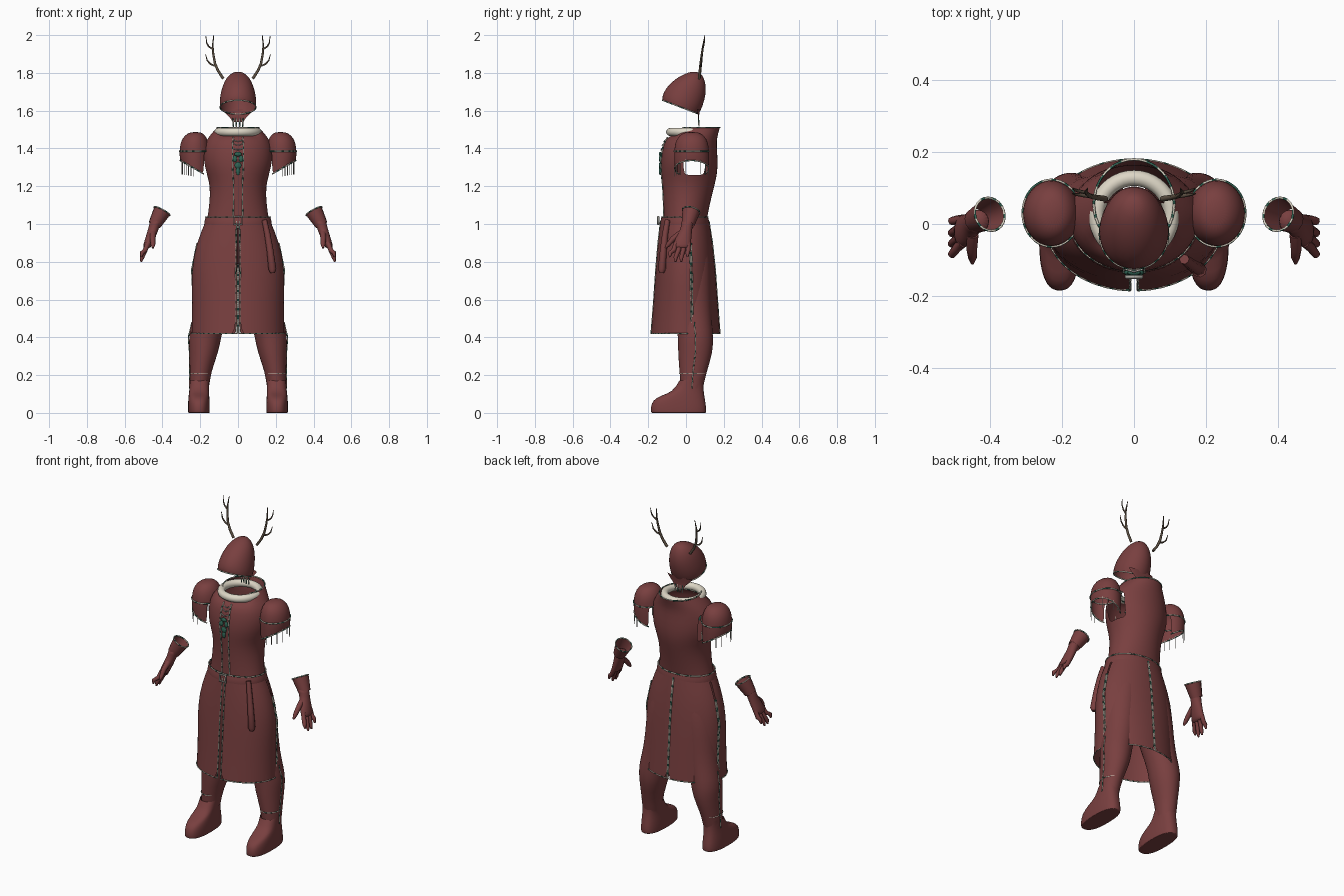
import bpy, bmesh, math
from mathutils import Vector

if "Cube" in bpy.data.objects:
    bpy.data.objects.remove(bpy.data.objects["Cube"])


def material(name, rgb):
    m = bpy.data.materials.new(name)
    m.diffuse_color = (*rgb, 1)
    m.use_nodes = True
    m.node_tree.nodes["Principled BSDF"].inputs["Base Color"].default_value = m.diffuse_color
    return m


RED = material("dark_red", (0.19, 0.05, 0.05))
CREAM = material("cream", (0.72, 0.67, 0.56))
GREEN = material("dark_green", (0.03, 0.13, 0.09))
BROWN = material("antler_brown", (0.11, 0.08, 0.055))
METAL = material("grey_metal", (0.42, 0.41, 0.37))


def pt(ring, a, p=1.0):
    """Point on a tilted oval ring (half width, y front, z front, y back, z back, centre x)."""
    rx, yf, zf, yb, zb, cx = ring
    c, s = (math.copysign(abs(f) ** p, f) for f in (math.cos(a), math.sin(a)))
    t = (s + 1) / 2
    return Vector((cx + rx * c, yf + (yb - yf) * t, zf + (zb - zf) * t))


def flat(z, rx, yf, yb, cx=0.0):
    return (rx, yf, z, yb, z, cx)


def mirror(rings, s):
    return [(*r[:5], r[5] * s) for r in rings]


def loft(name, rings, mat, n=32, caps=(False, False), p=1.0, arc=None, drop=None, warp=None):
    bm = bmesh.new()
    a0, a1 = arc or (0, 2 * math.pi)
    count = n + 1 if arc else n
    rows = [[bm.verts.new(pt(r, a0 + (a1 - a0) * i / n, p)) for i in range(count)] for r in rings]
    for lo, hi in zip(rows, rows[1:]):
        for i in range(n):
            j = (i + 1) % count
            bm.faces.new((lo[i], lo[j], hi[j], hi[i]))
    for on, row in zip(caps, (rows[0], rows[-1])):
        if on:
            bm.faces.new(row)
    if drop:
        gone = [f for f in bm.faces if drop(f.calc_center_median())]
        bmesh.ops.delete(bm, geom=gone, context='FACES')
    if warp:
        for v in bm.verts:
            warp(v.co)
    bmesh.ops.recalc_face_normals(bm, faces=bm.faces)
    for f in bm.faces:
        f.smooth = True
    me = bpy.data.meshes.new(name)
    bm.to_mesh(me)
    bm.free()
    me.materials.append(mat)
    ob = bpy.data.objects.new(name, me)
    bpy.context.collection.objects.link(ob)
    ob.modifiers.new("smooth", 'SUBSURF').levels = 1
    return ob


def tube(name, pts, radii, mat, cyclic=False, caps=True, res=1):
    cu = bpy.data.curves.new(name, 'CURVE')
    cu.dimensions = '3D'
    cu.bevel_depth, cu.bevel_resolution, cu.use_fill_caps = 1.0, res, caps
    sp = cu.splines.new('POLY')
    sp.points.add(len(pts) - 1)
    if not isinstance(radii, (list, tuple)):
        radii = [radii] * len(pts)
    for q, co, r in zip(sp.points, pts, radii):
        q.co, q.radius = (*co, 1), r
    sp.use_cyclic_u, sp.use_smooth = cyclic, True
    cu.materials.append(mat)
    ob = bpy.data.objects.new(name, cu)
    bpy.context.collection.objects.link(ob)
    bpy.ops.object.select_all(action='DESELECT')
    ob.select_set(True)
    bpy.context.view_layer.objects.active = ob
    bpy.ops.object.convert(target='MESH')
    return ob


def braid(name, pts, cyclic=False, r=.0035):
    """Cream cord with regular green stitches."""
    ends = pts[1:] + pts[:1] if cyclic else pts[1:]
    fine = []
    for a, b in zip(pts, ends):
        k = max(1, round((b - a).length / .012))
        fine += [a.lerp(b, i / k) for i in range(k)]
    if not cyclic:
        fine.append(pts[-1])
    ob = tube(name, fine, r, CREAM, cyclic, caps=False)
    ob.data.materials.append(GREEN)
    for f in ob.data.polygons:
        c = f.center
        f.material_index = int(math.floor((abs(c.x) + c.y + c.z) / .014) % 3 == 0)
    return ob


def hoop(name, ring, warp=lambda c: None, r=.0035):
    pts = [pt(ring, 2 * math.pi * i / 40) for i in range(40)]
    for q in pts:
        warp(q)
    return braid(name, pts, True, r)


def hood_rise(co):
    """Lift the sides and back of the neck opening into a hood edge."""
    if co.z > 1.465 and co.y > -.02:
        co.z = 1.511


# Torso with open armholes and open neck
torso = [flat(1.02, .165, -.12, .11), flat(1.1, .152, -.12, .125), flat(1.2, .147, -.125, .15),
         flat(1.26, .165, -.132, .165), flat(1.33, .187, -.137, .17), flat(1.42, .18, -.122, .162),
         flat(1.46, .158, -.10, .165), (.112, -.068, 1.47, .18, 1.511, 0)]
loft("torso", torso, RED, warp=hood_rise,
     drop=lambda c: abs(c.x) > .12 and 1.26 < c.z < 1.42 and -.02 < c.y < .09)
for s in (1, -1):
    braid("front_torso_trim", [pt(r, -math.pi / 2 + s * .16) for r in torso[:7]])
hoop("hood_edge_trim", torso[-1], hood_rise)
collar = (.104, -.083, 1.487, .128, 1.487, 0)
tube("fur_collar", [pt(collar, math.pi * i / 20) for i in range(40)], .022, CREAM, True, res=4)

# Brooch and beaded cords on the chest
for x, z, rx, rz in ((0, 1.37, .02, .012), (-.016, 1.345, .012, .018), (.016, 1.345, .012, .018),
                     (0, 1.31, .018, .018), (0, 1.28, .011, .022)):
    bpy.ops.mesh.primitive_uv_sphere_add(segments=12, ring_count=8, location=(x, -.136, z))
    ob = bpy.context.object
    ob.name, ob.scale = "green_brooch", (rx, .008, rz)
    ob.data.materials.append(GREEN)
for z, y in ((1.40, -.13), (1.425, -.123), (1.445, -.113)):
    tube("chest_cord", [(-.025, y + .004, z), (0, y - .003, z - .008), (.025, y + .004, z)], .003, METAL)

# Belt, buckle and hanging strap
loft("belt", [flat(.99, .18, -.138, .125), flat(1.01, .18, -.138, .124), flat(1.035, .173, -.131, .118)], RED)
hoop("belt_trim", flat(1.037, .172, -.13, .117))
tube("belt_buckle", [(-.021, -.147, .998), (.021, -.147, .998), (.021, -.147, 1.038), (-.021, -.147, 1.038)],
     .006, METAL, True)
tube("hanging_strap", [(.14, -.098, 1.02), (.155, -.11, .95), (.17, -.12, .86), (.182, -.128, .76),
                       (.183, -.128, .74)], [.014, .016, .018, .021, .012], RED, res=2)

# Four skirt panels divided by slits, edged with braid
skirt = [flat(1.015, .172, -.135, .122), flat(.9, .22, -.148, .14), flat(.76, .249, -.16, .155),
         flat(.58, .241, -.172, .168), flat(.42, .246, -.185, .18)]
for s in (1, -1):
    for part, a0, a1 in (("front", -math.pi / 2 + .045, .17), ("back", .22, math.pi / 2 - .012)):
        if s < 0:
            a0, a1 = math.pi - a0, math.pi - a1
        loft(part + "_skirt_panel", skirt, RED, n=12, arc=(a0, a1))
        for a in (a0, a1):
            side = abs(math.cos(a)) > .5
            braid("skirt_edge_trim", [pt(r, a) for r in (skirt[1:] if side else skirt)])
        braid("hem_trim", [pt(skirt[-1], a0 + (a1 - a0) * i / 12) for i in range(13)], r=.003)

leg = [flat(.98, .085, -.09, .10, .07), flat(.88, .10, -.11, .125, .09), flat(.75, .112, -.1, .135, .115),
       flat(.6, .1, -.075, .135, .13), flat(.48, .088, -.05, .138, .156), flat(.4, .087, -.043, .145, .176),
       flat(.32, .077, -.043, .143, .18), flat(.22, .057, -.035, .11, .199), flat(.13, .051, -.028, .09, .205)]
boot = [(.052, -.174, 0, .098, 0, .207), (.056, -.183, 0, .105, 0, .207), (.057, -.186, .004, .107, .004, .207),
        (.058, -.187, .03, .108, .03, .207), (.057, -.178, .065, .1, .075, .207),
        (.053, -.14, .09, .093, .12, .207), (.051, -.07, .11, .092, .16, .205), (.053, -.036, .17, .096, .19, .203)]
cuff_top, cuff_end = Vector((.402, .027, 1.068)), Vector((.442, .01, .995))
palm = [flat(1.025, .033, -.026, .045, .428), flat(1.0, .031, -.026, .037, .44), flat(.97, .028, -.03, .033, .449),
        flat(.93, .027, -.056, .03, .463), flat(.89, .024, -.068, .026, .478), flat(.87, .019, -.066, .024, .484)]
sleeve = [flat(1.25, .076, -.06, .12, .23), flat(1.32, .08, -.063, .123, .23), flat(1.385, .08, -.063, .123, .23),
          flat(1.43, .076, -.058, .118, .23), flat(1.467, .058, -.04, .1, .228), flat(1.488, .028, -.005, .065, .225)]


def slant(co):
    """Raise the outer side of the sleeve opening."""
    f = max(0, (1.385 - co.z) / .135)
    co.z += f * max(0, abs(co.x) - .155) * .57


for s in (1, -1):
    m = Vector((s, 1, 1))
    # Leg and boot
    loft("trouser_leg", mirror(leg, s), RED, n=24)
    loft("boot", mirror(boot, s), RED, n=28, caps=(True, False), p=.8)
    hoop("boot_top_trim", mirror([flat(.21, .055, -.034, .105, .2)], s)[0], r=.0025)
    braid("leg_side_seam", [pt(r, 0 if s > 0 else math.pi) for r in mirror(leg[4:], s)], r=.003)
    # Puffed sleeve, open below and toward the torso
    rings = mirror(sleeve, s)
    loft("puff_sleeve", rings, RED, n=28, caps=(False, True), warp=slant,
         drop=lambda c: abs(c.x) < .185 and c.z < 1.385)
    hoop("sleeve_band", rings[2])
    rim = []
    for i in range(25):
        co = pt(sleeve[0], math.radians(-130 + 260 * i / 24))
        slant(co)
        rim.append(co * m)
    braid("sleeve_rim_trim", rim)
    for co in rim[4:11:2] + rim[15:21:2]:
        tube("sleeve_fringe", [co + Vector((0, 0, .01)), co - Vector((0, 0, .03 + .4 * (abs(co.x) - .2)))],
             .0018, METAL, res=0)
    # Glove: cuff, palm, fingers and thumb
    tube("glove_cuff", [cuff_top * m, (cuff_top + cuff_end) / 2 * m, cuff_end * m], [.047, .041, .034],
         RED, caps=False, res=4)
    ax = (cuff_end - cuff_top).normalized()
    u = ax.orthogonal().normalized()
    w = ax.cross(u)
    braid("cuff_rim_trim", [(cuff_top + .047 * (u * math.cos(k * math.pi / 12) + w * math.sin(k * math.pi / 12))) * m
                            for k in range(24)], True)
    loft("glove_palm", mirror(palm, s), RED, n=16, caps=(True, True))
    for y0, y1, tip in ((-.052, -.085, .825), (-.03, -.055, .80), (-.008, -.025, .80), (.013, .008, .825)):
        path = [(.476, y0, .90), (.492, y0 * .6 + y1 * .4, .86), (.508, y1, tip + .022), (.513, y1, tip)]
        tube("glove_finger", [Vector(q) * m for q in path], [.0135, .013, .0115, .005], RED, res=2)
    thumb = [(.45, -.03, .95), (.452, -.07, .92), (.45, -.095, .89), (.45, -.109, .873)]
    tube("glove_thumb", [Vector(q) * m for q in thumb], [.017, .015, .012, .005], RED, res=2)
    # Antler with curved tines
    for path, radii in (
            (((.078, .07, 1.77), (.105, .074, 1.81), (.122, .078, 1.85), (.131, .084, 1.9), (.134, .09, 1.94),
              (.129, .1, 2.0)), (.008, .0075, .007, .006, .005, .0015)),
            (((.115, .076, 1.835), (.145, .08, 1.846), (.163, .083, 1.865), (.172, .085, 1.9)),
             (.0055, .005, .004, .0015)),
            (((.133, .087, 1.925), (.155, .092, 1.94), (.166, .096, 1.96), (.17, .1, 1.995)),
             (.005, .0045, .0035, .0015))):
        tube("antler", [Vector(q) * m for q in path], list(radii), BROWN)

# Pointed cap, open below, with a short veil and cords behind
cap = [(.095, -.125, 1.655, .067, 1.582, 0), (.099, -.127, 1.675, .088, 1.62, 0),
       (.09, -.108, 1.72, .107, 1.69, 0), (.072, -.058, 1.768, .104, 1.748, 0),
       (.046, -.005, 1.797, .09, 1.783, 0), (.018, .035, 1.808, .072, 1.804, 0)]
loft("cap", cap, RED, caps=(False, True))
hoop("cap_brim_trim", cap[0])
loft("neck_veil", [flat(1.61, .088, .035, .076), flat(1.58, .062, .056, .07), flat(1.56, .038, .06, .068),
                   flat(1.54, .03, .062, .07)], RED, n=12, arc=(0, math.pi))
for x in (-.024, -.008, .008, .024):
    braid("veil_cord", [Vector((x, .066, 1.56)), Vector((x, .069, 1.515))], r=.004)
